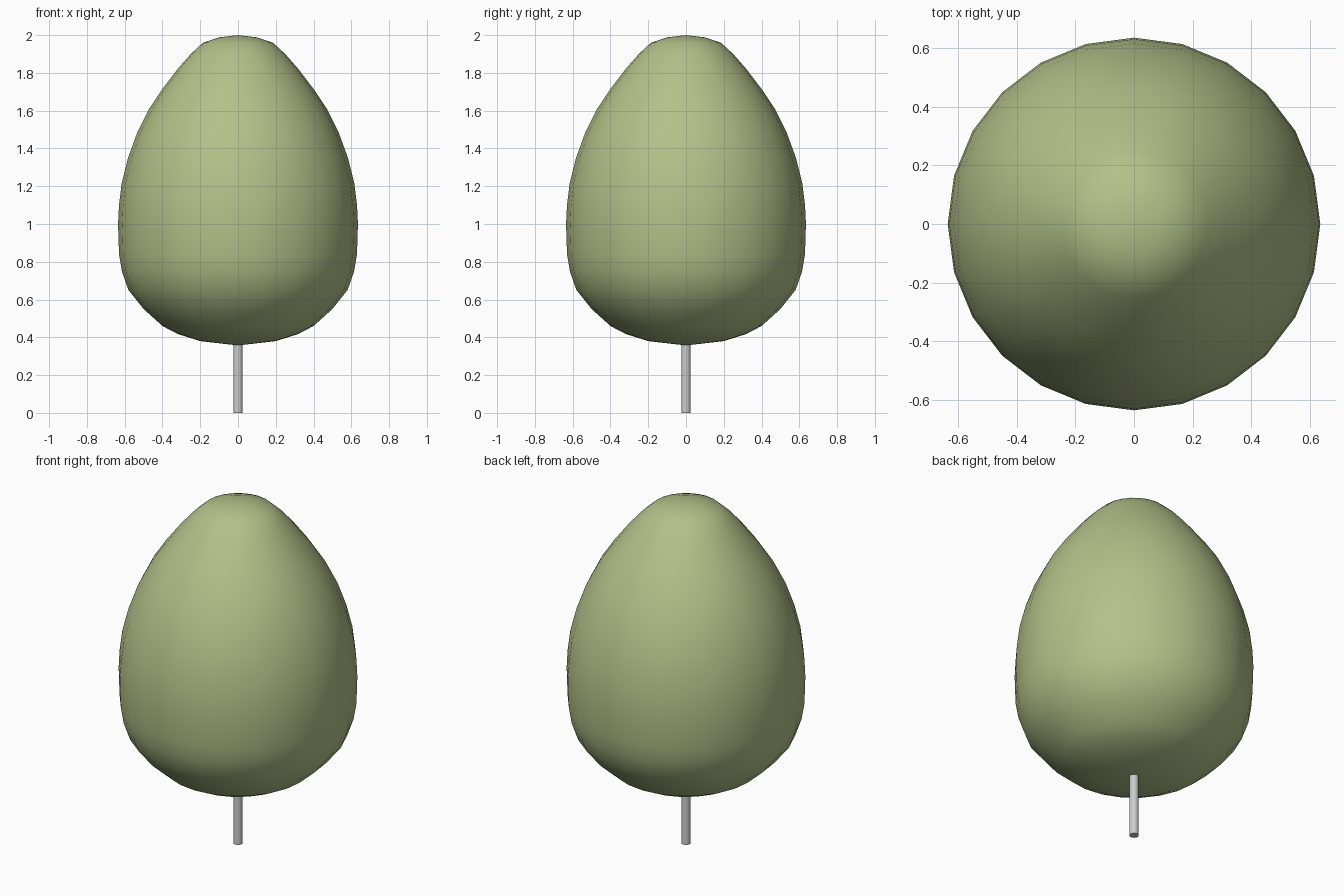
import bpy, math

if "Cube" in bpy.data.objects:
    bpy.data.objects.remove(bpy.data.objects["Cube"])

def lathe(name, profile, sides):
    """Revolve (radius, z) points, first and last on the axis."""
    verts = [(0, 0, profile[0][1])]
    for r, z in profile[1:-1]:
        for i in range(sides):
            a = 2 * math.pi * i / sides
            verts.append((r * math.cos(a), r * math.sin(a), z))
    verts.append((0, 0, profile[-1][1]))
    rings, top = len(profile) - 2, len(verts) - 1
    faces = []
    for i in range(sides):
        j = (i + 1) % sides
        faces.append((0, 1 + j, 1 + i))
        for k in range(rings - 1):
            a, b = 1 + k * sides, 1 + (k + 1) * sides
            faces.append((a + i, a + j, b + j, b + i))
        last = 1 + (rings - 1) * sides
        faces.append((last + i, last + j, top))
    mesh = bpy.data.meshes.new(name)
    mesh.from_pydata(verts, [], faces)
    obj = bpy.data.objects.new(name, mesh)
    bpy.context.collection.objects.link(obj)
    return obj

def smooth(obj, degrees):
    bpy.ops.object.select_all(action='DESELECT')
    obj.select_set(True)
    bpy.context.view_layer.objects.active = obj
    bpy.ops.object.shade_smooth_by_angle(angle=math.radians(degrees))

# Egg-shaped crown of leaves
crown = lathe("crown", [
    (0, 0.357), (0.20, 0.38), (0.32, 0.418), (0.40, 0.46), (0.50, 0.55),
    (0.58, 0.65), (0.615, 0.75), (0.63, 0.84), (0.635, 1.0), (0.63, 1.10),
    (0.615, 1.22), (0.582, 1.35), (0.535, 1.48), (0.47, 1.61), (0.40, 1.715),
    (0.32, 1.82), (0.25, 1.9), (0.185, 1.96), (0.10, 1.988), (0, 2.0)], 24)
smooth(crown, 60)
leaf = bpy.data.materials.new("leaf_green")
leaf.diffuse_color = (0.45, 0.53, 0.25, 1)
leaf.use_nodes = True
leaf.node_tree.nodes["Principled BSDF"].inputs["Base Color"].default_value = leaf.diffuse_color
crown.data.materials.append(leaf)

# Thin straight trunk, running a little into the crown
bpy.ops.mesh.primitive_cylinder_add(vertices=16, radius=0.025, depth=0.42,
                                    location=(0, 0, 0.21))
trunk = bpy.context.object
trunk.name = "trunk"
smooth(trunk, 40)
